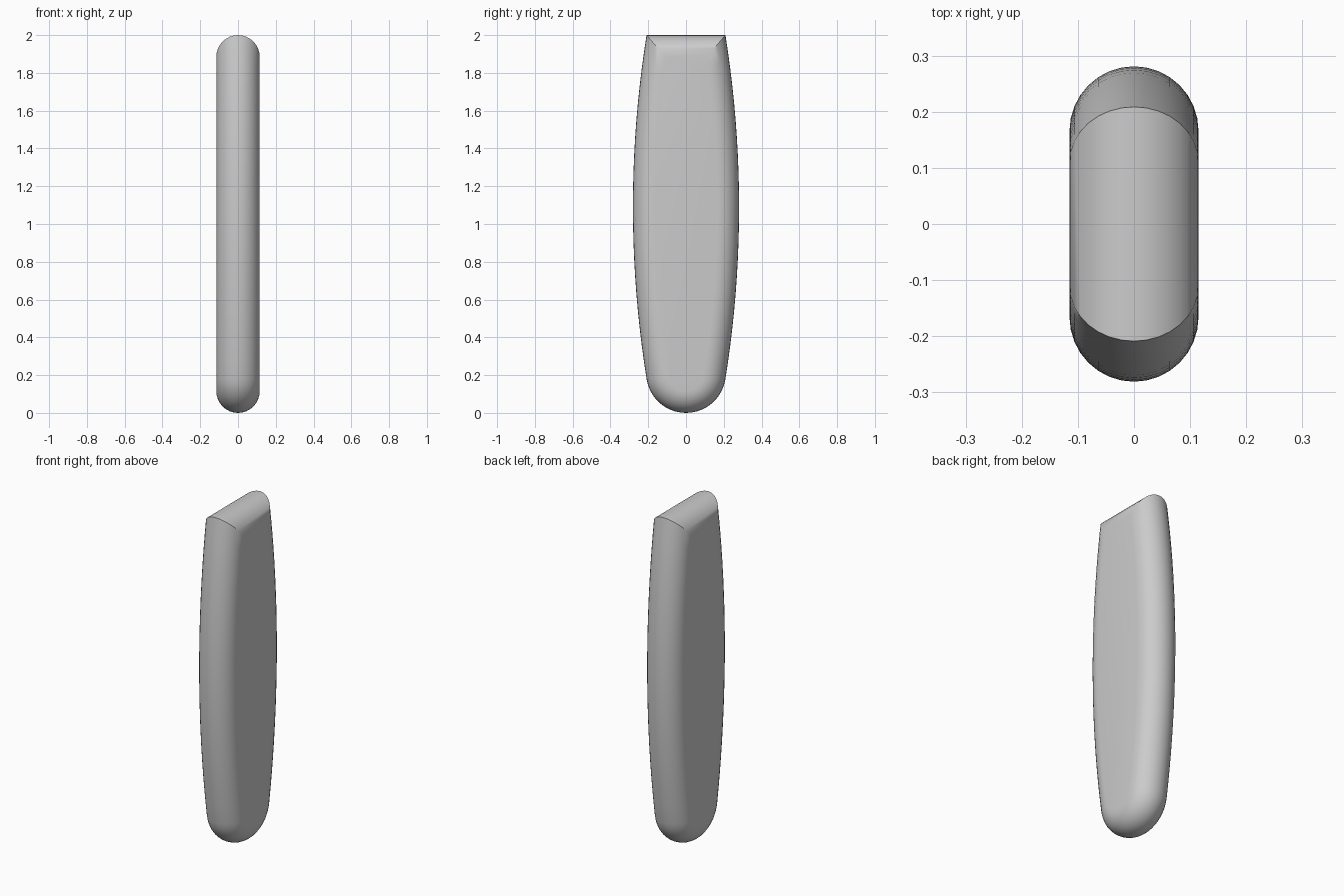
import bpy, bmesh
from math import sin, cos, pi, asin, atan2

if "Cube" in bpy.data.objects:
    bpy.data.objects.remove(bpy.data.objects["Cube"])

HALF_T = 0.115            # half thickness = edge rounding radius
TOP, MID = 2.0, 1.09      # flat top and widest height
HALF_W, R_BOT = 0.281, 0.211
N_SIDE, N_BOT, N_EDGE = 20, 10, 16

# Radius of the bulging side arc that runs tangent into the bottom arc
drop = MID - R_BOT
R_SIDE = (HALF_W**2 + drop**2 - R_BOT**2) / (2 * (HALF_W - R_BOT))
YC = HALF_W - R_SIDE
JOIN = -atan2(drop, -YC)


def outline(d):
    """Blade outline in (y, z), inset by d, counter-clockwise from the top left."""
    r = R_SIDE - d
    a0 = asin((TOP - d - MID) / r)
    half = []
    for i in range(N_SIDE + 1):
        a = a0 + (JOIN - a0) * i / N_SIDE
        half.append((YC + r * cos(a), MID + r * sin(a)))
    for i in range(1, N_BOT + 1):
        a = JOIN + (-pi / 2 - JOIN) * i / N_BOT
        half.append(((R_BOT - d) * cos(a), R_BOT + (R_BOT - d) * sin(a)))
    half[-1] = (0.0, d)
    return half + [(-y, z) for y, z in reversed(half[:-1])]


# Blade: inset outlines stacked through the thickness to make a half-round edge
bm = bmesh.new()
rings = []
for k in range(N_EDGE + 1):
    t = pi * k / N_EDGE
    x, d = HALF_T * cos(t), HALF_T * (1 - sin(t))
    rings.append([bm.verts.new((x, y, z)) for y, z in outline(d)])
n = len(rings[0])
for a, b in zip(rings, rings[1:]):
    for i in range(n):
        j = (i + 1) % n
        bm.faces.new((a[i], a[j], b[j], b[i]))
bm.faces.new(rings[0])
bm.faces.new(rings[-1])
bmesh.ops.recalc_face_normals(bm, faces=bm.faces)

mesh = bpy.data.meshes.new("rounded_blade")
bm.to_mesh(mesh)
bm.free()
blade = bpy.data.objects.new("rounded_blade", mesh)
bpy.context.collection.objects.link(blade)
bpy.context.view_layer.objects.active = blade
blade.select_set(True)
bpy.ops.object.shade_smooth_by_angle(angle=pi / 6)
